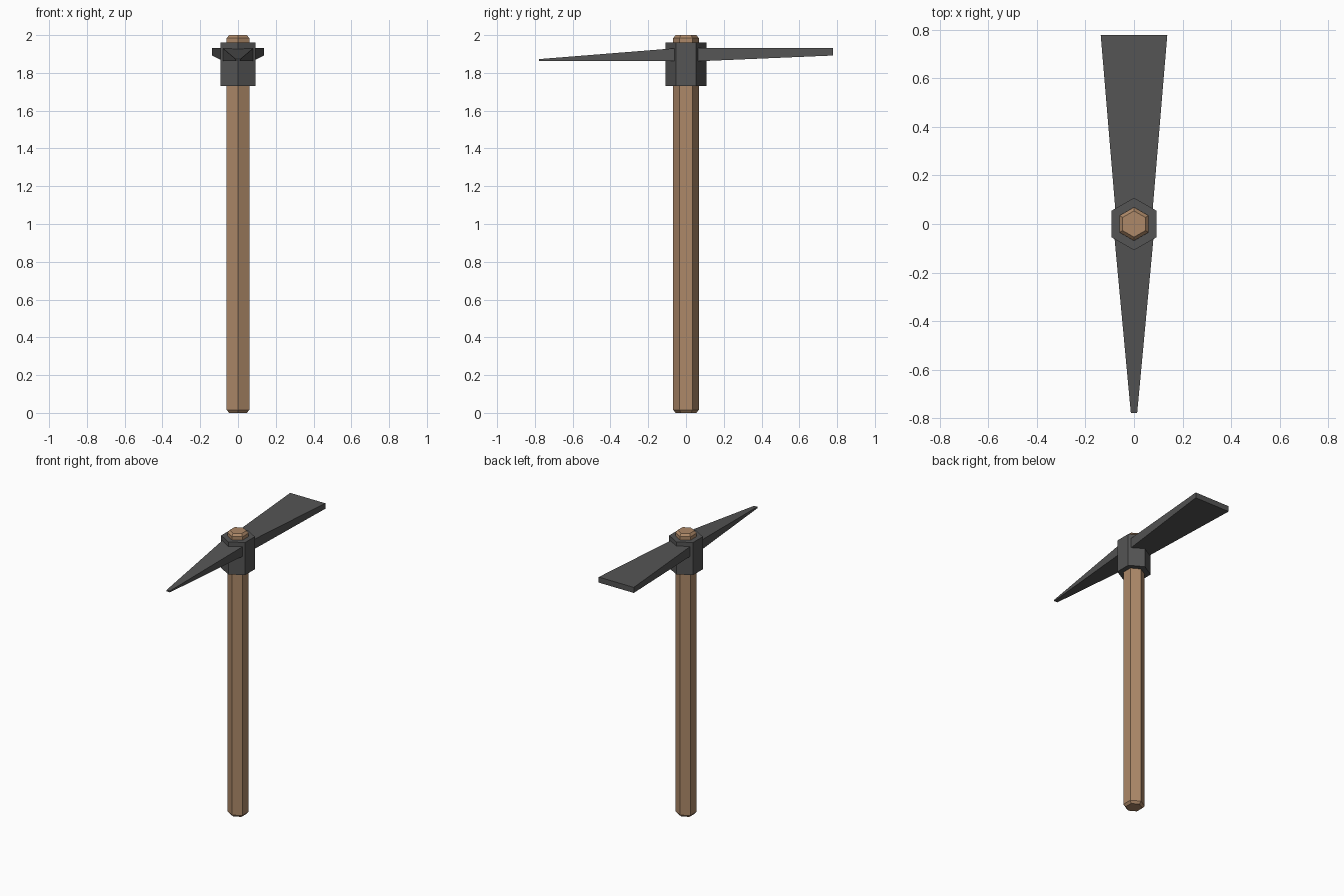
import bpy, bmesh
from math import cos, sin, pi

if "Cube" in bpy.data.objects:
    bpy.data.objects.remove(bpy.data.objects["Cube"])


def material(name, rgb):
    m = bpy.data.materials.new(name)
    m.diffuse_color = (*rgb, 1)
    m.use_nodes = True
    m.node_tree.nodes["Principled BSDF"].inputs["Base Color"].default_value = m.diffuse_color
    return m


wood = material("wood", (0.42, 0.25, 0.14))
iron = material("iron", (0.09, 0.09, 0.09))


def loft(name, rings, mat):
    """Skin a closed solid through rings that have equal point counts."""
    bm = bmesh.new()
    loops = [[bm.verts.new(p) for p in ring] for ring in rings]
    n = len(loops[0])
    for a, b in zip(loops, loops[1:]):
        for i in range(n):
            j = (i + 1) % n
            bm.faces.new((a[i], a[j], b[j], b[i]))
    bm.faces.new(loops[0])
    bm.faces.new(loops[-1])
    bmesh.ops.recalc_face_normals(bm, faces=bm.faces[:])
    me = bpy.data.meshes.new(name)
    bm.to_mesh(me)
    bm.free()
    me.materials.append(mat)
    ob = bpy.data.objects.new(name, me)
    bpy.context.collection.objects.link(ob)
    return ob


def hexagon(r, z):
    # corners point along +y and -y
    return [(r * cos(pi / 6 + k * pi / 3), r * sin(pi / 6 + k * pi / 3), z) for k in range(6)]


def section(y, half_width, z0, z1):
    w = half_width
    return [(-w, y, z0), (w, y, z0), (w, y, z1), (-w, y, z1)]


# Six-sided handle with chamfered ends
loft("handle", [hexagon(0.054, 0), hexagon(0.069, 0.016),
                hexagon(0.069, 1.984), hexagon(0.054, 2.0)], wood)

# Iron collar around the handle
loft("collar", [hexagon(0.108, 1.73), hexagon(0.108, 1.96)], iron)

# Flaring flat blade at the back
loft("flat_blade", [section(0.05, 0.076, 1.861, 1.931),
                    section(0.778, 0.137, 1.892, 1.931)], iron)

# Tapering pick at the front
loft("pick_point", [section(-0.05, 0.081, 1.862, 1.931),
                    section(-0.778, 0.013, 1.863, 1.873)], iron)
